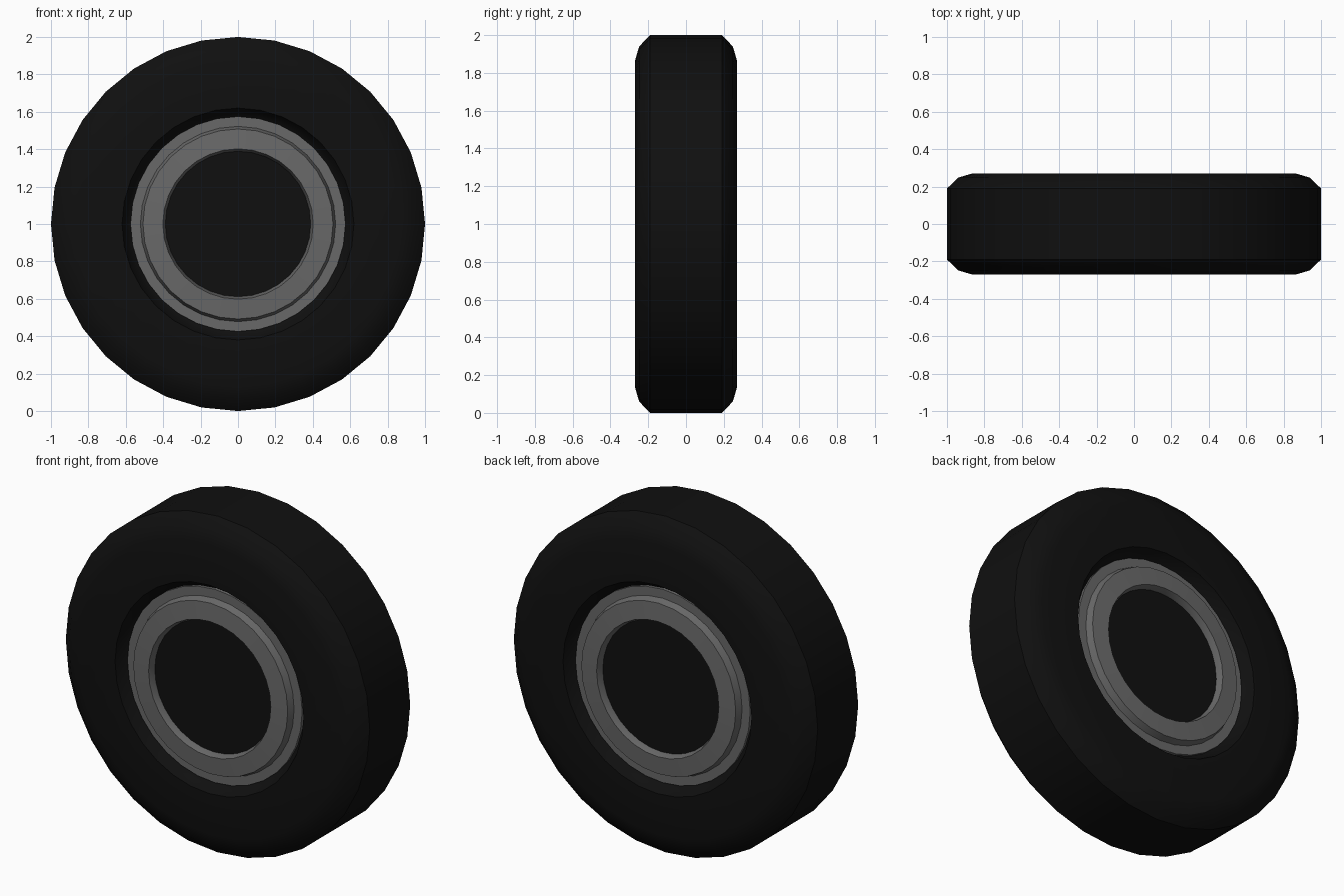
import bpy, bmesh, math
from mathutils import Matrix, Vector

if "Cube" in bpy.data.objects:
    bpy.data.objects.remove(bpy.data.objects["Cube"])

SIDES = 32


def material(name, value):
    m = bpy.data.materials.new(name)
    m.diffuse_color = (value, value, value, 1)
    m.use_nodes = True
    m.node_tree.nodes["Principled BSDF"].inputs["Base Color"].default_value = m.diffuse_color
    return m


def lathe(name, half, mat, mirrored_profile):
    """Spin (radius, y) profiles around the wheel axle (y axis, z = 1)."""
    back = [(r, -y) for r, y in half]
    profiles = [half + back[::-1]] if mirrored_profile else [half, back]
    bm = bmesh.new()
    for prof in profiles:
        rings = []
        for r, y in prof:
            if r == 0:
                rings.append([bm.verts.new((0, y, 1))] * SIDES)
            else:
                rings.append([bm.verts.new((r * math.cos(2 * math.pi * i / SIDES), y,
                                            1 + r * math.sin(2 * math.pi * i / SIDES)))
                              for i in range(SIDES)])
        for a, b in zip(rings, rings[1:]):
            for i in range(SIDES):
                j = (i + 1) % SIDES
                quad = list(dict.fromkeys([a[i], a[j], b[j], b[i]]))
                bm.faces.new(quad)
    # Point the faces outward: front half towards -y, or radially for the tread
    for f in bm.faces:
        f.normal_update()
    bmesh.ops.recalc_face_normals(bm, faces=bm.faces)
    if not mirrored_profile:
        for f in bm.faces:
            c = f.calc_center_median()
            if abs(f.normal.y) > 0.5 and f.normal.y * c.y < 0:
                f.normal_flip()
    me = bpy.data.meshes.new(name)
    bm.to_mesh(me)
    bm.free()
    ob = bpy.data.objects.new(name, me)
    bpy.context.collection.objects.link(ob)
    me.materials.append(mat)
    bpy.ops.object.select_all(action='DESELECT')
    ob.select_set(True)
    bpy.context.view_layer.objects.active = ob
    bpy.ops.object.shade_smooth_by_angle(angle=math.radians(30))
    return ob


rubber = material("rubber", 0.005)
steel = material("steel", 0.14)

# Tyre: bead groove, flat sidewall, rounded shoulder, flat tread
lathe("tyre", [(0.575, -0.20), (0.595, -0.215), (0.62, -0.27), (0.865, -0.27),
               (0.94, -0.248), (1.0, -0.19)], rubber, True)

# Rim: outer flange, raised ring with slanted wall, recessed inner wall
# (closed through the back so it reads as one solid ring)
lathe("rim", [(0.575, -0.20), (0.575, -0.218), (0.522, -0.218), (0.508, -0.258),
              (0.402, -0.266), (0.388, -0.225)], steel, True)

# Dark hub plates closing the middle on both sides
lathe("hub_plate", [(0.39, -0.227), (0.0, -0.227)], rubber, False)
